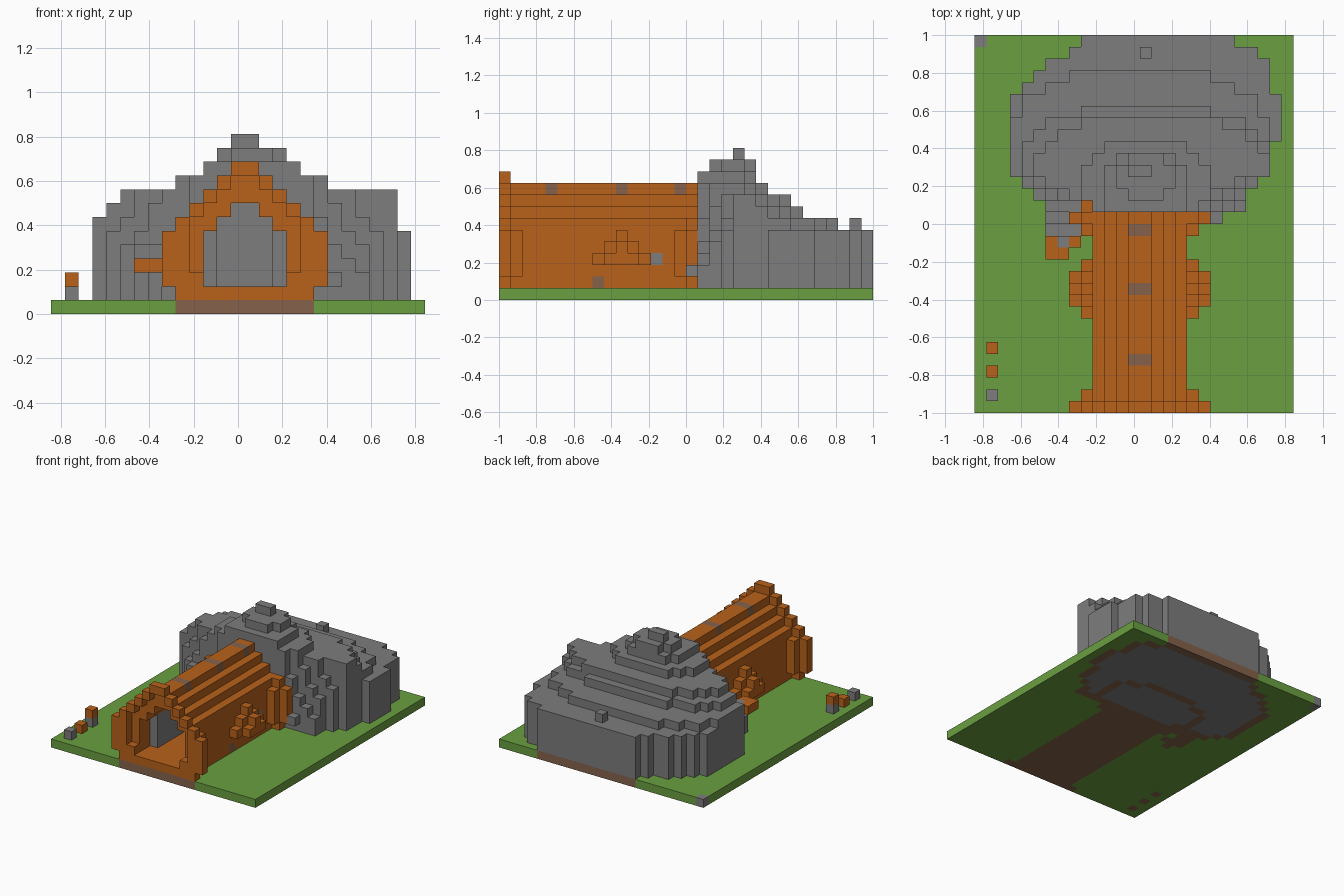
import bpy, bmesh
from mathutils import Vector

if "Cube" in bpy.data.objects:
    bpy.data.objects.remove(bpy.data.objects["Cube"])

S = 1 / 16                       # cell size
NX, NY = 27, 32                  # cells across and deep
MID = 14                         # cell boundary on the tunnel axis


def material(name, rgb):
    m = bpy.data.materials.new(name)
    m.use_nodes = True
    col = (*rgb, 1)
    m.diffuse_color = col
    bsdf = m.node_tree.nodes["Principled BSDF"]
    bsdf.inputs["Base Color"].default_value = col
    bsdf.inputs["Roughness"].default_value = 0.9
    return m


GREEN, ORANGE, GREY, BROWN = range(4)
MATS = [
    material("grass_green", (0.147, 0.35, 0.053)),
    material("timber_orange", (0.48, 0.122, 0.011)),
    material("stone_grey", (0.205, 0.205, 0.205)),
    material("earth_brown", (0.235, 0.124, 0.07)),
]

parts = {}


def fill(part, xs, ys, zs, color):
    cells = parts.setdefault(part, {})
    for i in xs:
        for j in ys:
            for k in zs:
                cells[i, j, k] = color


def span(half):
    return range(MID - half, MID + half)


def sides(half):
    """The two mirrored columns just inside a half width."""
    return MID - half, MID + half - 1


def inside(i, j, x0, x1, y0, y1, n=2.5):
    u = abs(2 * (i + 0.5) - x0 - x1) / (x1 - x0)
    v = abs(2 * (j + 0.5) - y0 - y1) / (y1 - y0)
    return u ** n + v ** n <= 1


# Stone mound footprint: first and last column of each row, front to back
LEFT = (10, 5, 4, 3, 3, 3, 3, 3, 3, 3, 4, 5, 6, 8, 9)
RIGHT = (23, 23, 24, 25, 25, 25, 26, 26, 26, 26, 25, 25, 25, 24, 22)
foot = {(i, 17 + r) for r, (a, b) in enumerate(zip(LEFT, RIGHT)) for i in range(a, b)}

# Rounded terraces on it, stepping back from the front towards the flanks
TERRACES = {6: (3, 25, 16, 29), 7: (4, 25, 16, 26), 8: (5, 25, 16, 25),
            9: (9, 20, 16, 23), 10: (11, 18, 16, 22),
            11: (12, 17, 18, 22), 12: (13, 15, 20, 21)}
for k in range(1, 13):
    for i, j in foot:
        flank = max(0, abs(i + 0.5 - MID) - 4)
        front = 17 + min(3, 0.12 * (k - 1) * flank)
        if j >= int(front) and (k < 6 or inside(i, j, *TERRACES[k])):
            fill("stone_mound", [i], [j], [k], GREY)
fill("stone_mound", [14], [30], [6], GREY)

# Tunnel: floor, walls and stepped roof, each roof step overlapping the one below
LENGTH = range(17)
fill("tunnel", span(4), LENGTH, [1], ORANGE)
fill("tunnel", sides(4), LENGTH, range(2, 7), ORANGE)
for k, half in ((7, 3), (8, 2), (9, 1)):
    fill("tunnel", sides(half), LENGTH, [k - 1, k], ORANGE)

# Roof lamps and odd wall blocks
for j in (4, 10, 15):
    fill("tunnel", span(1), [j], [8, 9], BROWN)
fill("tunnel", [17], [13], [3], GREY)
fill("tunnel", [17], [8], [1], BROWN)

# Stone lining within the tunnel
fill("tunnel_lining", sides(3), range(3, 17), range(2, 7), GREY)
fill("tunnel_lining", span(2), [16], range(2, 8), GREY)

# Stepped portals at both ends
for part, outer, inner in (("front_portal", 0, 1), ("rear_portal", 16, 15)):
    for half, levels in ((5, range(1, 7)), (6, range(2, 6))):
        fill(part, sides(half), [outer], levels, ORANGE)
    fill(part, sides(5), [inner], range(2, 6), ORANGE)
fill("front_portal", span(5), [0], [1], ORANGE)
fill("front_portal", sides(4), [0], [2], ORANGE)
for k, half in ((7, 4), (8, 3), (9, 2), (10, 1)):
    fill("front_portal", sides(half), [0], [k], ORANGE)
for cell in [(i, 0, k) for i in range(NX) for k in range(3, 10)]:
    parts["tunnel"].pop(cell, None)

# Diamond buttresses on both tunnel sides
for half, reach in ((5, 2), (6, 1)):
    for level in range(reach + 1):
        r = reach - level
        fill("side_buttresses", sides(half), range(10 - r, 11 + r), [3 + level], ORANGE)

# Broken ledge and rubble where the tunnel meets the mound
fill("ledge", [6, 7], [13], [3], ORANGE)
fill("ledge", [6, 8], [14], [3], ORANGE)
fill("ledge", [9], [17], range(1, 6), ORANGE)
fill("rubble", [7], [14], [1, 2, 3], GREY)
fill("rubble", [6, 7, 8], [15], [1, 2], GREY)
fill("rubble", [6, 7], [16], [1, 2, 3], GREY)
fill("rubble", [6, 7, 8], [17], range(1, 5), GREY)
fill("rubble", [20], [16], [2], GREY)

# Loose blocks on the grass
fill("loose_blocks", [1], [1, 5], [1], GREY)
fill("loose_blocks", [1], [3], [1], ORANGE)
fill("loose_blocks", [1], [5], [2], ORANGE)


def border(area, i, j):
    return any(n not in area for n in ((i + 1, j), (i - 1, j), (i, j + 1), (i, j - 1)))


# Grass slab: earth under whatever stands on it, stone under the mound
standing = {(i, j) for cells in parts.values() for i, j, k in cells if k == 1}
chamber = {c for c in foot if inside(*c, 8, 21, 14, 24)}
fill("ground", range(NX), range(NY), [0], GREEN)
for i, j in standing:
    fill("ground", [i], [j], [0], BROWN)
for i, j in foot:
    edge = border(foot, i, j) or ((i, j) in chamber and border(chamber, i, j))
    fill("ground", [i], [j], [0], BROWN if edge else GREY)
fill("ground", [0], [NY - 1], [0], GREY)

# Mesh each part from the outer faces of its cells
solid = set().union(*parts.values())
AXES = [Vector(a) for a in ((1, 0, 0), (0, 1, 0), (0, 0, 1))]
ORIGIN = Vector((-NX / 2, -NY / 2, 0))
for name, cells in parts.items():
    bm = bmesh.new()
    for cell, color in cells.items():
        centre = Vector(cell) + ORIGIN + Vector((0.5, 0.5, 0.5))
        for a in range(3):
            for sign in (1, -1):
                n = AXES[a] * sign
                if tuple(int(c + d) for c, d in zip(cell, n)) in solid:
                    continue
                u, v = AXES[(a + 1) % 3] / 2, AXES[(a + 2) % 3] / 2 * sign
                mid = centre + n / 2
                quad = [mid - u - v, mid + u - v, mid + u + v, mid - u + v]
                f = bm.faces.new([bm.verts.new(p * S) for p in quad])
                f.material_index = color
    bmesh.ops.remove_doubles(bm, verts=bm.verts, dist=S / 100)
    mesh = bpy.data.meshes.new(name)
    bm.to_mesh(mesh)
    bm.free()
    for m in MATS:
        mesh.materials.append(m)
    bpy.context.collection.objects.link(bpy.data.objects.new(name, mesh))
